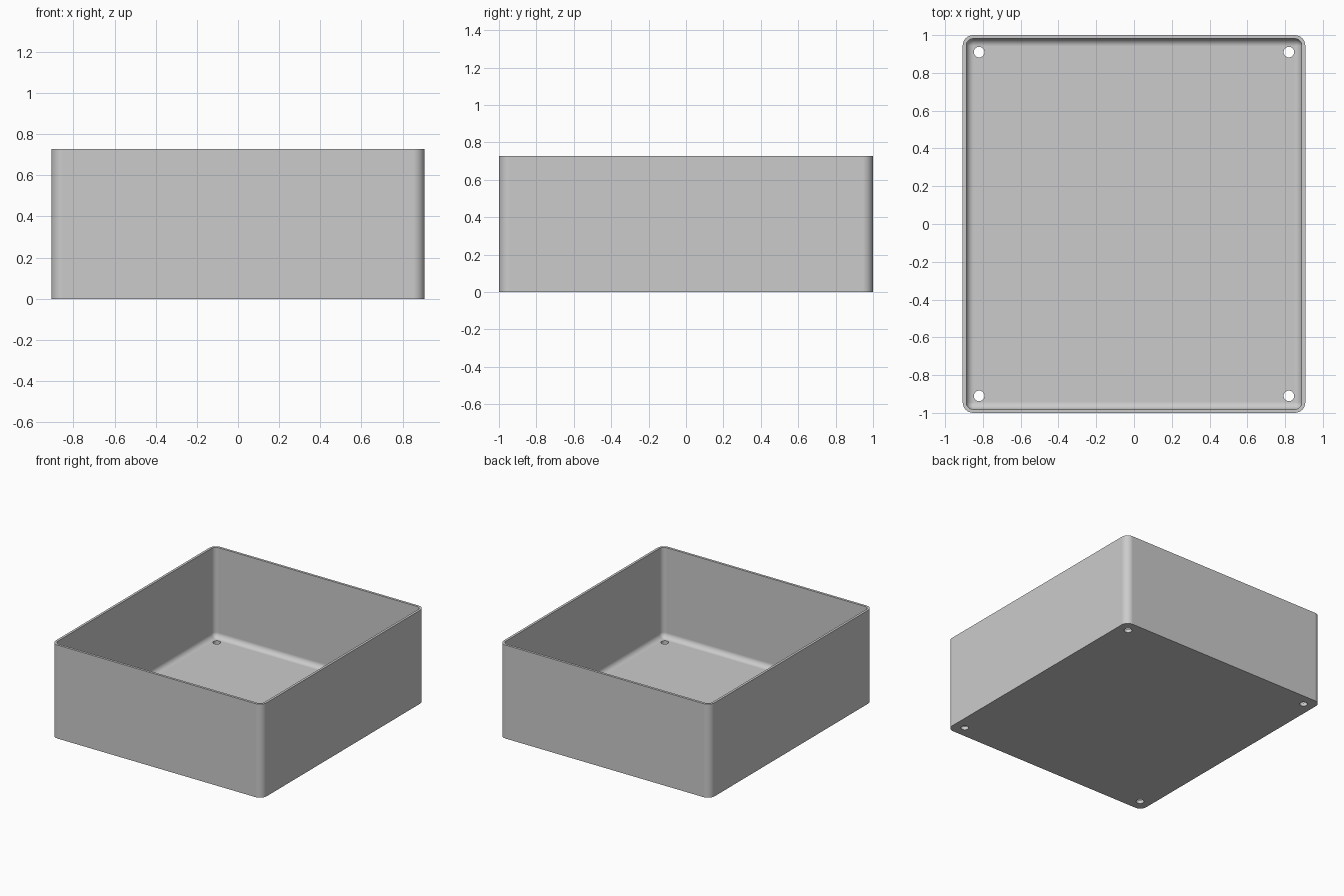
import bpy, bmesh, math

if "Cube" in bpy.data.objects:
    bpy.data.objects.remove(bpy.data.objects["Cube"])

HX, HY, H = 0.907, 1.0, 0.727      # half width, half depth, height
R, WALL, FLOOR = 0.056, 0.019, 0.027
FILLET, SEG = 0.04, 8

grey = bpy.data.materials.new("light grey")
grey.diffuse_color = (0.6, 0.6, 0.6, 1)
grey.use_nodes = True
grey.node_tree.nodes["Principled BSDF"].inputs["Base Color"].default_value = grey.diffuse_color


def ring(bm, inset, z):
    """Rounded rectangle of vertices, inset from the outer wall."""
    r = max(R - inset, 0.004)
    cx, cy = HX - inset - r, HY - inset - r
    verts = []
    for q, (sx, sy) in enumerate([(1, 1), (-1, 1), (-1, -1), (1, -1)]):
        for i in range(SEG + 1):
            a = math.pi / 2 * (q + i / SEG)
            verts.append(bm.verts.new((sx * cx + r * math.cos(a),
                                       sy * cy + r * math.sin(a), z)))
    return verts


# Open tray: outer wall, rim, inner wall, rounded inner floor edge
bm = bmesh.new()
profile = [(0, 0), (0, H), (WALL, H)]
for i in range(SEG + 1):
    a = math.pi / 2 * i / SEG
    profile.append((WALL + FILLET * (1 - math.cos(a)),
                    FLOOR + FILLET * (1 - math.sin(a))))
rings = [ring(bm, d, z) for d, z in profile]
for lo, hi in zip(rings, rings[1:]):
    n = len(lo)
    for i in range(n):
        j = (i + 1) % n
        bm.faces.new((lo[i], lo[j], hi[j], hi[i]))
bm.faces.new(rings[0][::-1])
bm.faces.new(rings[-1])
bmesh.ops.recalc_face_normals(bm, faces=bm.faces)
mesh = bpy.data.meshes.new("tray")
bm.to_mesh(mesh)
bm.free()
mesh.materials.append(grey)
tray = bpy.data.objects.new("tray", mesh)
bpy.context.collection.objects.link(tray)

# Four corner screw holes through the floor
for sx in (-1, 1):
    for sy in (-1, 1):
        bpy.ops.mesh.primitive_cylinder_add(vertices=32, radius=0.028, depth=0.3,
                                            location=(sx * 0.82, sy * 0.91, 0))
        cutter = bpy.context.object
        cutter.name = "hole_cutter"
        cutter.data.materials.append(grey)
        cut = tray.modifiers.new("hole", 'BOOLEAN')
        cut.operation, cut.solver, cut.object = 'DIFFERENCE', 'EXACT', cutter
        bpy.ops.object.select_all(action='DESELECT')
        tray.select_set(True)
        bpy.context.view_layer.objects.active = tray
        bpy.ops.object.modifier_apply(modifier=cut.name)
        bpy.data.objects.remove(cutter)

# Smooth corners and fillet, flat walls
bpy.ops.object.shade_smooth_by_angle(angle=math.radians(35))
weighted = tray.modifiers.new("flat_walls", 'WEIGHTED_NORMAL')
weighted.keep_sharp = True
